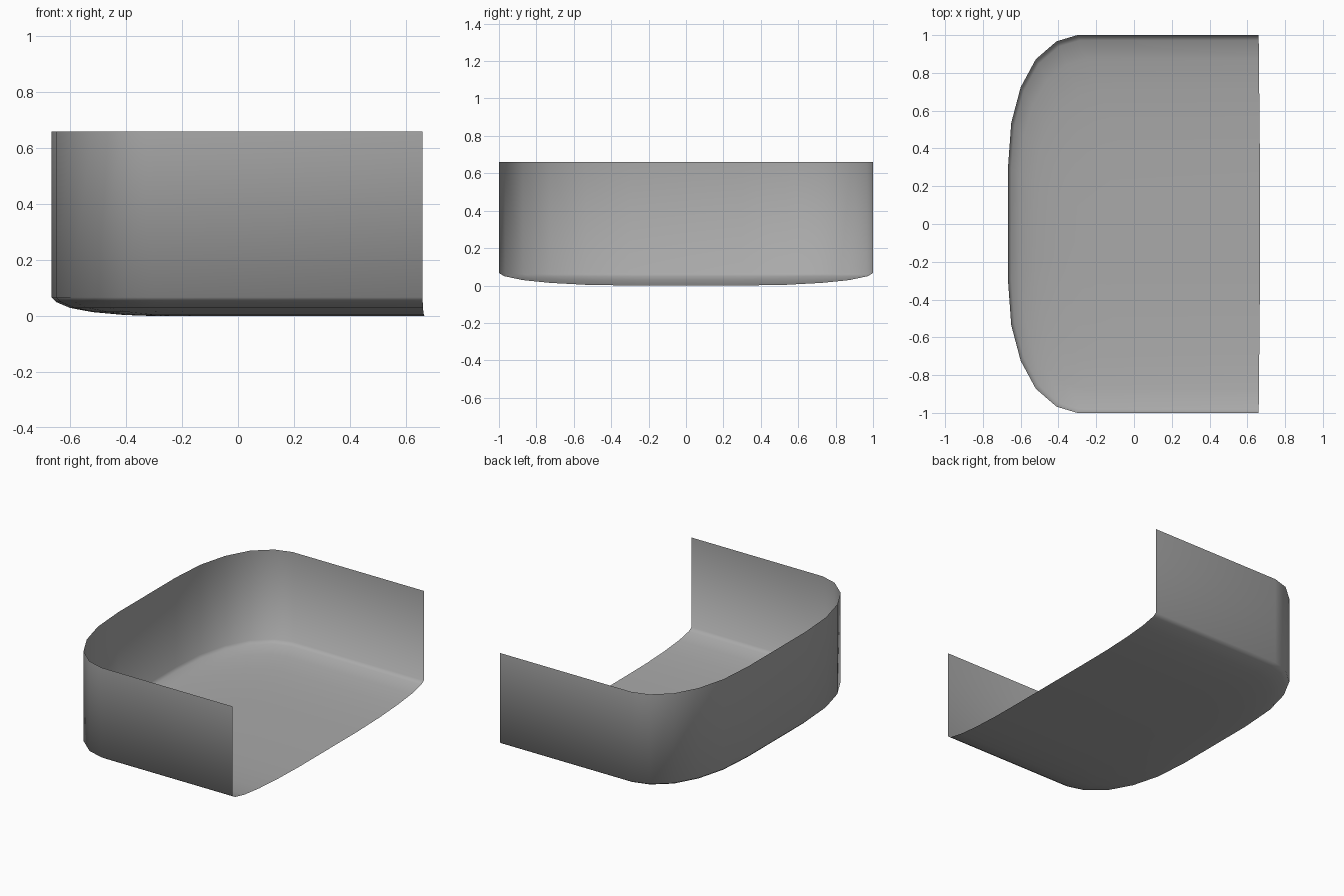
import bpy
import bmesh

cube = bpy.data.objects.get("Cube")
if cube:
    bpy.data.objects.remove(cube, do_unlink=True)

grey = bpy.data.materials.new("plain grey")
grey.use_nodes = True
colour = (0.4, 0.4, 0.4, 1)
grey.diffuse_color = colour
grey.node_tree.nodes["Principled BSDF"].inputs["Base Color"].default_value = colour

LEFT, OPEN, TOP = -0.667, 0.66, 0.66

# Half of the plan outline, from the open end round the corner
half = [(OPEN, 1), (-0.30, 1), (-0.41, 0.967), (-0.52, 0.872),
        (-0.60, 0.724), (-0.65, 0.535), (LEFT, 0.30)]
outline = [(x, -y) for x, y in half] + half[::-1]

# Rings: closed-end x, width scale, height; from the rim in to the flat floor
rings = [(LEFT, 1, TOP), (LEFT, 1, 0.067), (-0.65, 0.972, 0.05),
         (-0.60, 0.872, 0.029), (-0.52, 0.724, 0.014),
         (-0.41, 0.535, 0.004), (-0.30, 0.30, 0)]


def make_ring(bm, end, width, z):
    open_x = OPEN + 0.01 * (1 - width)
    verts = []
    for x, y in outline:
        t = (x - LEFT) / (OPEN - LEFT)
        verts.append(bm.verts.new((end + t * (open_x - end), y * width, z)))
    return verts


# Open-ended shell: upright wall flowing into a shallow curved floor
bm = bmesh.new()
loops = [make_ring(bm, *r) for r in rings]
for a, b in zip(loops, loops[1:]):
    for i in range(len(outline) - 1):
        bm.faces.new((a[i], b[i], b[i + 1], a[i + 1]))
bm.faces.new(loops[-1])
bmesh.ops.recalc_face_normals(bm, faces=bm.faces)
# Keep the outside of the shell as the front of its faces
bm.faces.ensure_lookup_table()
if bm.faces[-1].normal.z > 0:
    bmesh.ops.reverse_faces(bm, faces=bm.faces)

mesh = bpy.data.meshes.new("open_shell")
bm.to_mesh(mesh)
bm.free()
mesh.materials.append(grey)
for p in mesh.polygons:
    p.use_smooth = True
shell = bpy.data.objects.new("open_shell", mesh)
bpy.context.collection.objects.link(shell)
